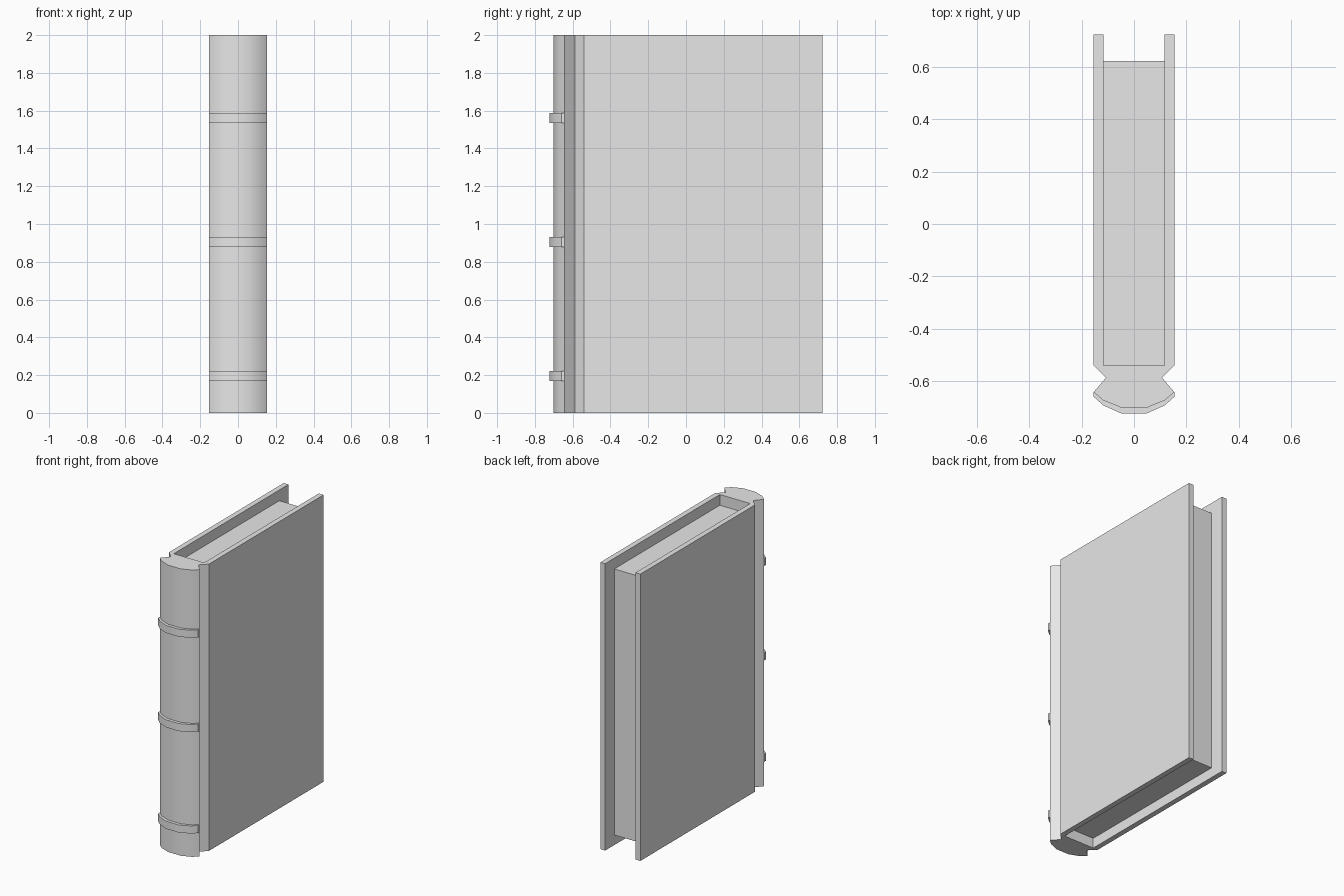
import bpy
import bmesh
import math

cube = bpy.data.objects.get("Cube")
if cube:
    bpy.data.objects.remove(cube, do_unlink=True)

grey = bpy.data.materials.new("plain grey")
grey.use_nodes = True
colour = (0.8, 0.8, 0.8, 1)
grey.diffuse_color = colour
grey.node_tree.nodes["Principled BSDF"].inputs["Base Color"].default_value = colour


def mirrored(half):
    """Complete a symmetric outline from its +x half."""
    return half + [(-x, y) for x, y in reversed(half)]


def prism(name, outline, bottom, top):
    """Extrude an outline in plan upwards, smooth only across shallow angles."""
    bm = bmesh.new()
    base = bm.faces.new([bm.verts.new((x, y, bottom)) for x, y in outline])
    result = bmesh.ops.extrude_face_region(bm, geom=[base], use_keep_orig=True)
    raised = [v for v in result["geom"] if isinstance(v, bmesh.types.BMVert)]
    bmesh.ops.translate(bm, verts=raised, vec=(0, 0, top - bottom))
    bmesh.ops.recalc_face_normals(bm, faces=bm.faces)
    mesh = bpy.data.meshes.new(name)
    bm.to_mesh(mesh)
    bm.free()
    mesh.materials.append(grey)
    obj = bpy.data.objects.new(name, mesh)
    bpy.context.collection.objects.link(obj)
    bpy.ops.object.select_all(action="DESELECT")
    obj.select_set(True)
    bpy.context.view_layer.objects.active = obj
    bpy.ops.object.shade_smooth_by_angle(angle=math.radians(30))
    return obj


half_width, inner, fore_edge, hinge = 0.154, 0.117, 0.723, -0.54

# Binding: two boards, pinched hinges and a rounded spine in one outline
prism("cover_and_spine", mirrored([
    (inner, hinge), (inner, fore_edge), (half_width, fore_edge),
    (half_width, hinge), (0.107, -0.587), (half_width, -0.642),
    (inner, -0.674), (0.05, -0.701),
][::-1]), 0, 2)

# Page block, set back from the board edges
prism("pages", mirrored([(inner, hinge), (inner, 0.623)]), 0.07, 1.925)

# Raised bands across the spine
band = mirrored([(half_width, -0.642), (half_width, -0.66),
                 (inner, -0.693), (0.05, -0.723)])
for name, z in (("lower", 0.17), ("middle", 0.877), ("upper", 1.535)):
    prism(name + "_spine_band", band, z, z + 0.053)
